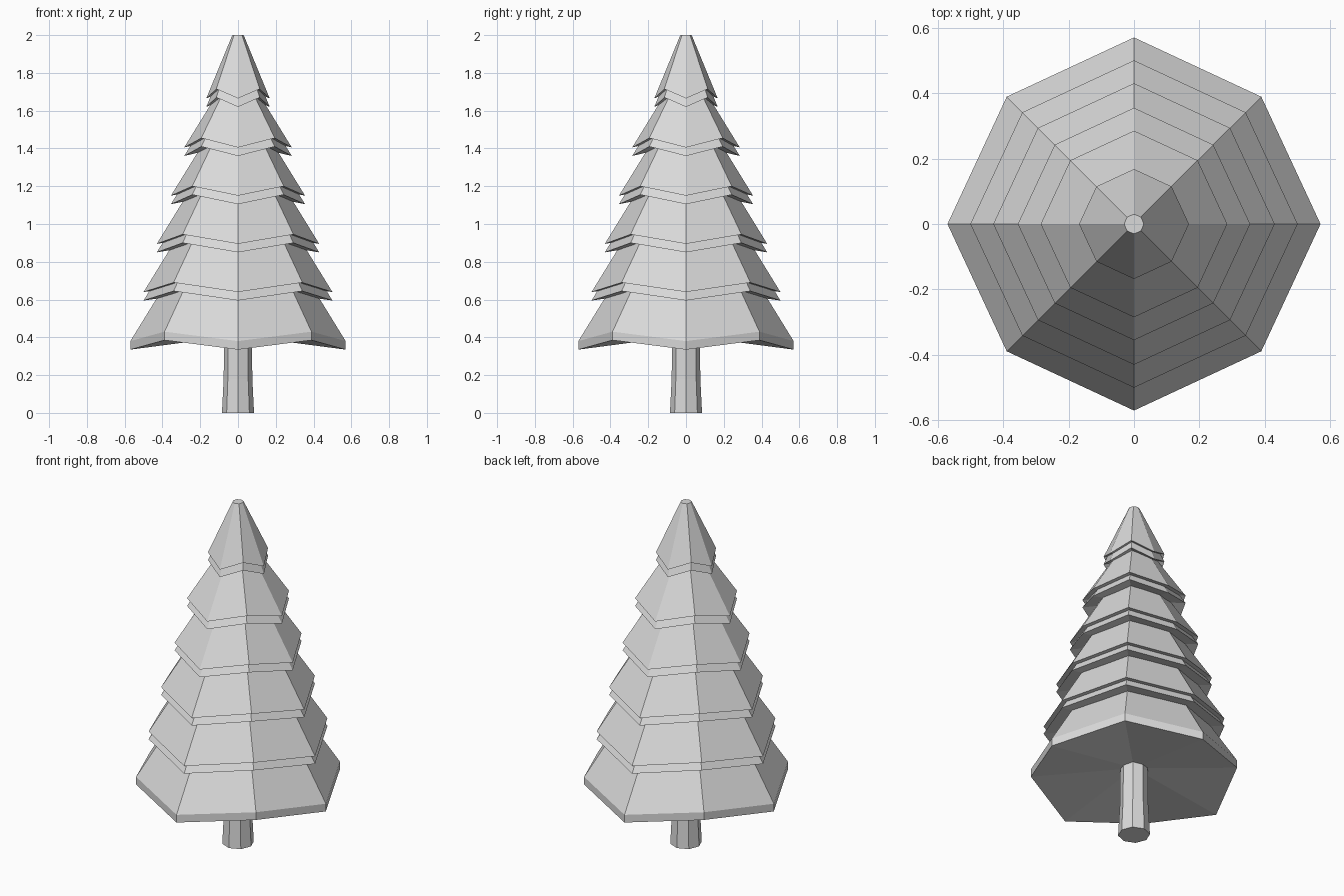
import bpy, bmesh, math

cube = bpy.data.objects.get("Cube")
if cube:
    bpy.data.objects.remove(cube, do_unlink=True)

SIDES = 8
LIP = 0.045      # drop between the two layers of a tier
RISE = 0.05      # diagonal corners sit higher than the others

grey = bpy.data.materials.new("light_grey")
grey.use_nodes = True
colour = (0.7, 0.7, 0.7, 1)
grey.diffuse_color = colour
grey.node_tree.nodes["Principled BSDF"].inputs["Base Color"].default_value = colour


def ring(bm, radius, z, wavy=False):
    """Octagon of vertices; a wavy one lifts and pulls in every other corner."""
    verts = []
    for i in range(SIDES):
        odd = wavy and i % 2
        a = i * math.tau / SIDES
        r = radius * (0.965 if odd else 1)
        verts.append(bm.verts.new((r * math.cos(a), r * math.sin(a), z + (RISE if odd else 0))))
    return verts


def solid(name, rings, apex=None):
    """Stack rings from bottom to top; apex is the height of the underside's centre."""
    bm = bmesh.new()
    loops = [ring(bm, *r) for r in rings]
    for low, high in zip(loops, loops[1:]):
        for i in range(SIDES):
            j = (i + 1) % SIDES
            bm.faces.new((low[i], low[j], high[j], high[i]))
    bm.faces.new(loops[-1])
    if apex is None:
        bm.faces.new(loops[0][::-1])
    else:
        centre = bm.verts.new((0, 0, apex))
        for i in range(SIDES):
            bm.faces.new((loops[0][(i + 1) % SIDES], loops[0][i], centre))
    bmesh.ops.recalc_face_normals(bm, faces=bm.faces)
    mesh = bpy.data.meshes.new(name)
    bm.to_mesh(mesh)
    bm.free()
    mesh.materials.append(grey)
    obj = bpy.data.objects.new(name, mesh)
    bpy.context.collection.objects.link(obj)
    return obj


# Trunk
solid("trunk", [(0.085, 0), (0.076, 0.18), (0.072, 0.5)])

# Branch tiers: rim radius, rim height
tiers = [(0.57, 0.38), (0.5, 0.64), (0.43, 0.895), (0.355, 1.15), (0.285, 1.405), (0.168, 1.665)]
for n, (r, z) in enumerate(tiers):
    last = n == len(tiers) - 1
    top = (0.03, 2.0) if last else (r - 0.228, z + 0.37)
    if n == 0:
        # Lowest tier has a solid rim
        solid("bottom_tier", [(r, z - LIP, True), (r, z, True), top], z + 0.03)
    else:
        solid(f"tier_{n}_upper", [(r, z, True), top], z + 0.07)
        solid(f"tier_{n}_lower", [(r, z - LIP, True), (top[0], top[1] - LIP)], z - LIP + 0.07)
